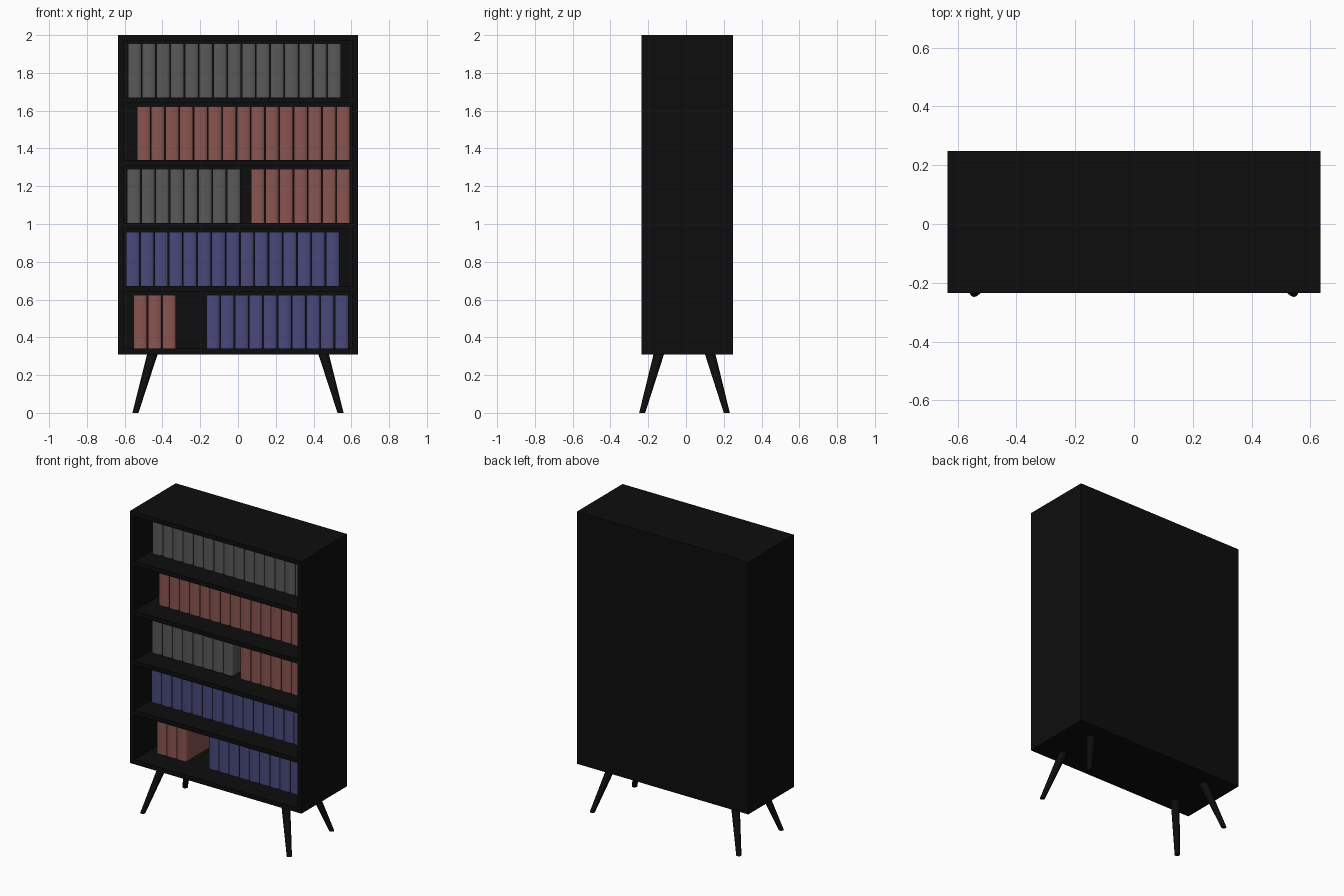
import bpy, bmesh, math
from mathutils import Vector

if "Cube" in bpy.data.objects:
    bpy.data.objects.remove(bpy.data.objects["Cube"])

W, Y0, Y1, Z0, Z1, T = 0.635, -0.235, 0.248, 0.31, 2.0, 0.03
PITCH, BOOK_H = 0.0755, 0.285
BOOK_Y0, BOOK_Y1 = -0.07, 0.21


def material(name, rgb):
    m = bpy.data.materials.new(name)
    m.diffuse_color = (*rgb, 1)
    m.use_nodes = True
    m.node_tree.nodes["Principled BSDF"].inputs["Base Color"].default_value = m.diffuse_color
    return m


BLACK = material("black", (0.004, 0.004, 0.004))
COLOURS = {
    "grey": material("dark_grey", (0.1, 0.1, 0.1)),
    "red": material("dull_red", (0.25, 0.09, 0.08)),
    "blue": material("dull_blue", (0.065, 0.065, 0.2)),
}


def add_object(name, bm, mat):
    bmesh.ops.recalc_face_normals(bm, faces=bm.faces)
    me = bpy.data.meshes.new(name)
    bm.to_mesh(me)
    bm.free()
    me.materials.append(mat)
    ob = bpy.data.objects.new(name, me)
    bpy.context.collection.objects.link(ob)
    return ob


def smooth(ob):
    bpy.ops.object.select_all(action='DESELECT')
    ob.select_set(True)
    bpy.context.view_layer.objects.active = ob
    bpy.ops.object.shade_smooth_by_angle(angle=math.radians(35))


def box(name, lo, hi, mat=BLACK):
    bm = bmesh.new()
    bmesh.ops.create_cube(bm, size=1)
    for v in bm.verts:
        v.co = Vector([(a + b) / 2 + c * (b - a) for a, b, c in zip(lo, hi, v.co)])
    return add_object(name, bm, mat)


# Cabinet shell
for side, x in (("left", -W), ("right", W - T)):
    box(side + "_panel", (x, Y0, Z0), (x + T, Y1, Z1))
inner = W - T
box("top_panel", (-inner, Y0, Z1 - T), (inner, Y1, Z1))
box("back_panel", (-inner, Y1 - T, Z0 + T), (inner, Y1, Z1 - T))

# Bottom panel and shelves
shelf_tops = [Z0 + T + i * 0.3325 for i in range(5)]
for i, z in enumerate(shelf_tops):
    box("bottom_panel" if i == 0 else f"shelf_{i}",
        (-inner, Y0, z - T), (inner, Y1 - (T if i else 0), z))


# Splayed, tapered legs with level feet
def leg(name, sx, sy):
    bm = bmesh.new()
    bmesh.ops.create_cone(bm, cap_ends=True, segments=20, radius1=0.016,
                          radius2=0.028, depth=Z0 + 0.005)
    for v in bm.verts:
        foot = v.co.z < 0
        v.co.x += sx * (0.543 if foot else 0.452)
        v.co.y += sy * (0.224 if foot else 0.135) - 0.008
        v.co.z = 0 if foot else Z0 + 0.005
    smooth(add_object(name, bm, BLACK))


for sx, side in ((-1, "left"), (1, "right")):
    for sy, end in ((-1, "front"), (1, "back")):
        leg(f"{end}_{side}_leg", sx, sy)


# Book: outline with a rounded spine, extruded upwards
def book_mesh(name, mat):
    hw, bulge, n = PITCH / 2 - 0.002, 0.012, 8
    outline = [(-hw, BOOK_Y1), (-hw, BOOK_Y0)]
    outline += [(-hw * math.cos(math.pi * i / n),
                 BOOK_Y0 - bulge * math.sin(math.pi * i / n)) for i in range(1, n)]
    outline += [(hw, BOOK_Y0), (hw, BOOK_Y1)]
    bm = bmesh.new()
    face = bm.faces.new([bm.verts.new((x, y, 0)) for x, y in outline])
    out = bmesh.ops.extrude_face_region(bm, geom=[face])
    bmesh.ops.translate(bm, vec=(0, 0, BOOK_H),
                        verts=[g for g in out["geom"] if isinstance(g, bmesh.types.BMVert)])
    ob = add_object(name, bm, mat)
    smooth(ob)
    return ob


# Rows of books: shelf, colour, left edge, count
rows = [(4, "grey", -0.585, 15), (3, "red", -0.537, 15), (2, "grey", -0.589, 8),
        (2, "red", 0.067, 7), (1, "blue", -0.594, 15), (0, "red", -0.554, 3),
        (0, "blue", -0.169, 10)]
masters = {}
for shelf, colour, x0, count in rows:
    for i in range(count):
        if colour not in masters:
            ob = masters[colour] = book_mesh(colour + "_book", COLOURS[colour])
        else:
            ob = masters[colour].copy()
            bpy.context.collection.objects.link(ob)
        ob.name = f"{colour}_book_{shelf}_{i}"
        ob.location = (x0 + (i + 0.5) * PITCH, 0, shelf_tops[shelf])
